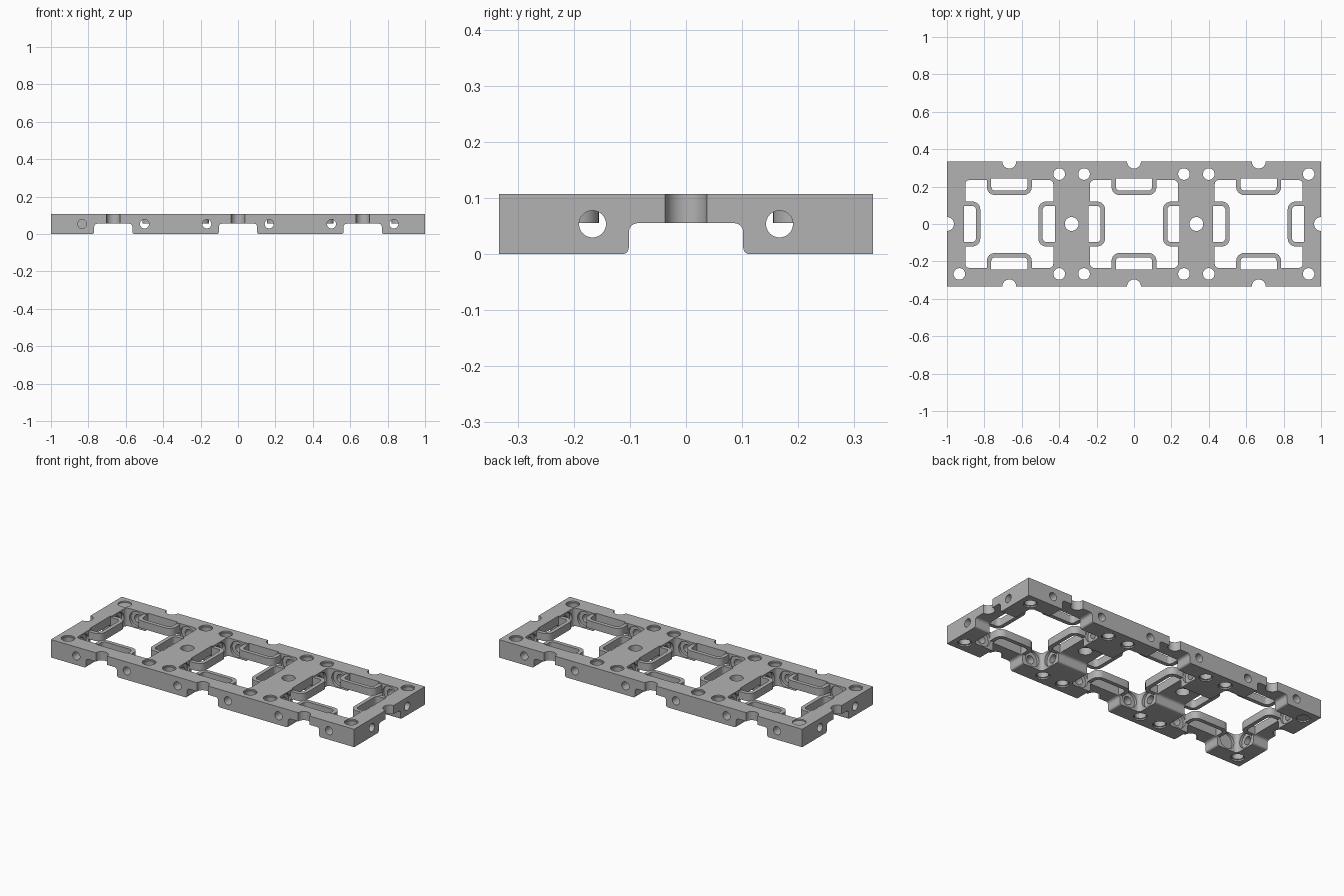
import bpy, bmesh, math
from mathutils import Vector, Matrix

old = bpy.data.objects.get("Cube")
if old:
    bpy.data.objects.remove(old, do_unlink=True)

PITCH = 2 / 3            # width of one square cell
HALF = PITCH / 2
H = 0.107                # plate height
CUT = 0.055              # height of the underside channels
CELLS = (-PITCH, 0, PITCH)
TURNS = [Matrix.Rotation(math.pi / 2 * i, 4, 'Z') for i in range(4)]

grey = bpy.data.materials.new("Warm Grey")
grey.use_nodes = True
grey.diffuse_color = (0.45, 0.45, 0.45, 1)
grey.node_tree.nodes["Principled BSDF"].inputs["Base Color"].default_value = grey.diffuse_color


def fillet(corners, steps=6):
    """Outline from (x, y, radius) corners, each rounded by its radius."""
    out = []
    for i, (x, y, r) in enumerate(corners):
        p = Vector((x, y))
        if r == 0:
            out.append(p)
            continue
        a = (Vector(corners[i - 1][:2]) - p).normalized()
        b = (Vector(corners[(i + 1) % len(corners)][:2]) - p).normalized()
        centre = p + (a + b) * r
        for k in range(steps + 1):
            t = math.pi / 2 * k / steps
            out.append(centre - b * r * math.cos(t) - a * r * math.sin(t))
    return out


def rect(x0, x1, y0, y1, r=0):
    return fillet([(x0, y0, r), (x1, y0, r), (x1, y1, r), (x0, y1, r)])


def circle(r, n=32):
    return [Vector((r * math.cos(2 * math.pi * k / n), r * math.sin(2 * math.pi * k / n)))
            for k in range(n)]


def prism(bm, outline, z0, z1, matrix=Matrix()):
    low = [bm.verts.new(matrix @ Vector((p.x, p.y, z0))) for p in outline]
    high = [bm.verts.new(matrix @ Vector((p.x, p.y, z1))) for p in outline]
    n = len(outline)
    faces = [bm.faces.new(low[::-1]), bm.faces.new(high)]
    for i in range(n):
        j = (i + 1) % n
        faces.append(bm.faces.new((low[i], low[j], high[j], high[i])))
    bmesh.ops.recalc_face_normals(bm, faces=faces)


def make(name, parts):
    """Object made of prisms, each given as (outline, z0, z1, matrix)."""
    bm = bmesh.new()
    for part in parts:
        prism(bm, *part)
    mesh = bpy.data.meshes.new(name)
    bm.to_mesh(mesh)
    bm.free()
    mesh.materials.append(grey)
    obj = bpy.data.objects.new(name, mesh)
    bpy.context.collection.objects.link(obj)
    return obj


def activate(obj):
    bpy.ops.object.select_all(action='DESELECT')
    obj.select_set(True)
    bpy.context.view_layer.objects.active = obj


def carve(target, parts):
    cutter = make("cutter", parts)
    cutter.hide_render = True
    mod = target.modifiers.new("carve", 'BOOLEAN')
    mod.operation, mod.solver, mod.object = 'DIFFERENCE', 'EXACT', cutter
    activate(target)
    bpy.ops.object.modifier_apply(modifier=mod.name)
    bpy.data.objects.remove(cutter, do_unlink=True)


def move(x, y, z=0):
    return Matrix.Translation((x, y, z))


# Matrices that lay a profile's axis along x or y, keeping profile y as up
ALONG_X = Matrix(((0, 0, 1, 0), (1, 0, 0, 0), (0, 1, 0, 0), (0, 0, 0, 1)))
ALONG_Y = Matrix(((1, 0, 0, 0), (0, 0, -1, 0), (0, 1, 0, 0), (0, 0, 0, 1)))

plate = make("frame_plate", [(rect(-1, 1, -HALF, HALF), 0, H)])

# Windows and the shallow slots behind the loops
carve(plate, [(rect(-.235, .235, -.235, .235, .022), -.1, .2, move(c, 0)) for c in CELLS])
carve(plate, [(rect(-.097, .097, .2, .243), -.1, .2, move(c, 0) @ t)
              for c in CELLS for t in TURNS])

# Underside channels with rounded shoulders and feet
channel = fillet([(-.2, -.05, 0), (.2, -.05, 0), (.2, 0, 0), (.102, 0, .011),
                  (.102, CUT, .016), (-.102, CUT, .016), (-.102, 0, .011), (-.2, 0, 0)])
carve(plate, [(channel, -1.1, 1.1, ALONG_X)])
carve(plate, [(channel, -.5, .5, move(c, 0) @ ALONG_Y) for c in CELLS])

# Upright corner holes with a slightly wider mouth at both ends
corners = [move(c + sx * .267, sy * .267) for c in CELLS for sx in (-1, 1) for sy in (-1, 1)]
carve(plate, [(circle(.031), -.1, .2, m) for m in corners])
for z0, z1 in ((-.1, .008), (H - .008, .2)):
    carve(plate, [(circle(.037), z0, z1, m) for m in corners])

# Divider holes and half-round edge notches
spots = [(x, 0) for x in (-1, -HALF, HALF, 1)] + [(c, s * HALF) for c in CELLS for s in (-1, 1)]
carve(plate, [(circle(.037), -.1, .2, move(x, y)) for x, y in spots])

# Level cross holes, with recesses on the window walls
MID = H / 2
carve(plate, [(circle(.024), -1.1, 1.1, move(0, s * HALF / 2, MID) @ ALONG_X) for s in (-1, 1)])
carve(plate, [(circle(.024), -.5, .5, move(c + s * HALF / 2, 0, MID) @ ALONG_Y)
              for c in CELLS for s in (-1, 1)])
carve(plate, [(circle(.047), .226, .25, move(c, 0) @ t @ move(0, s * HALF / 2, MID) @ ALONG_X)
              for c in CELLS for t in TURNS for s in (-1, 1)])

# U-shaped loops on all four walls of each window
loop = fillet([(-.12, .24, 0), (-.12, .155, .042), (.12, .155, .042), (.12, .24, 0),
               (.097, .24, 0), (.097, .178, .022), (-.097, .178, .022), (-.097, .24, 0)])
loops = make("window_loops", [(loop, CUT, .1, move(c, 0) @ t) for c in CELLS for t in TURNS])

for obj in (plate, loops):
    activate(obj)
    bpy.ops.object.shade_smooth_by_angle(angle=math.radians(30))
